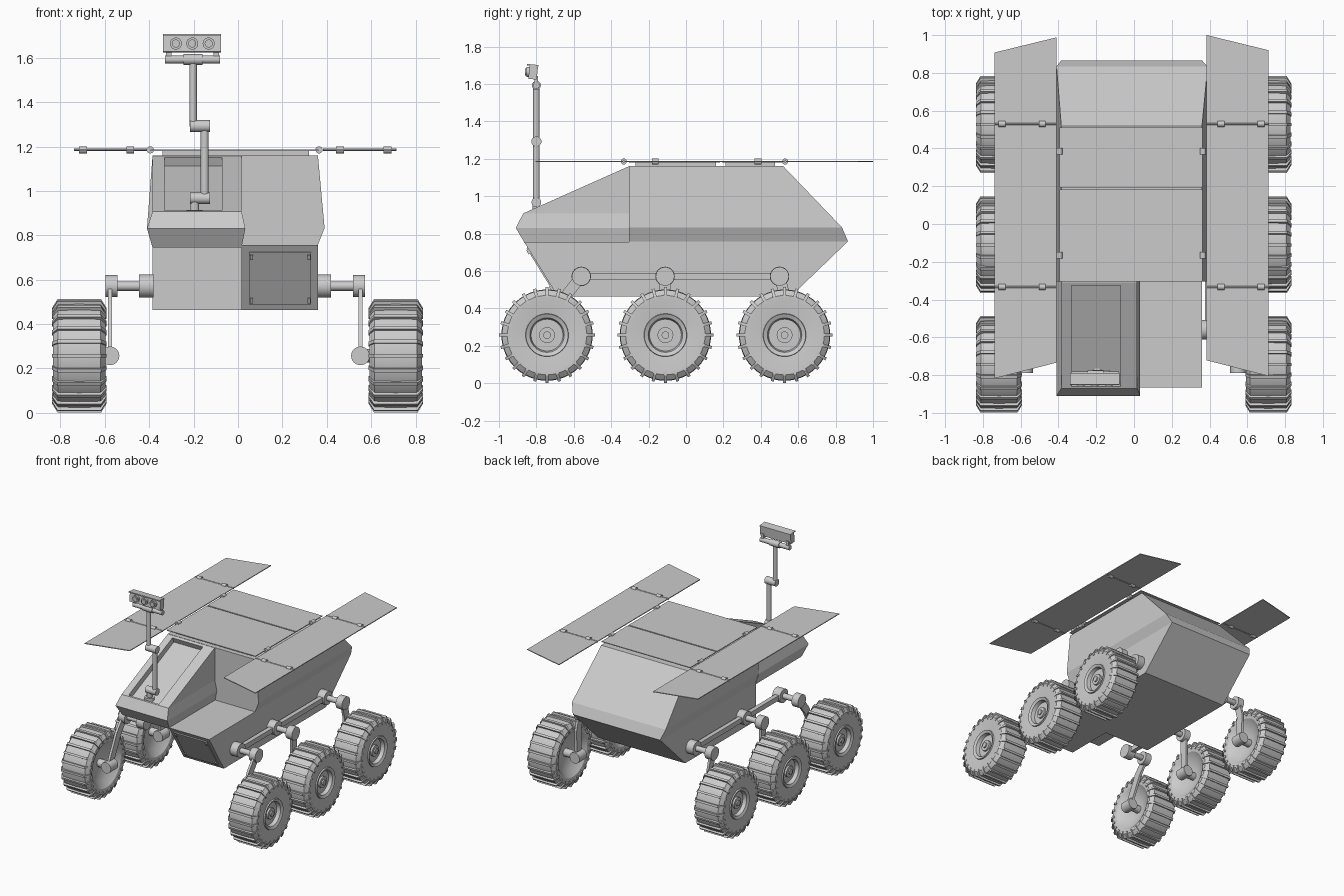
import bpy, bmesh, math
from mathutils import Matrix, Vector

if "Cube" in bpy.data.objects:
    bpy.data.objects.remove(bpy.data.objects["Cube"])

grey = bpy.data.materials.new("light_grey")
grey.diffuse_color = (0.6, 0.6, 0.6, 1)
grey.use_nodes = True
grey.node_tree.nodes["Principled BSDF"].inputs["Base Color"].default_value = grey.diffuse_color
CX = -0.0125                      # chassis centre line
TURN = {'X': Matrix.Rotation(math.pi / 2, 4, 'Y'),
        'Y': Matrix.Rotation(math.pi / 2, 4, 'X'),
        'Z': Matrix.Identity(4)}


def finish(name, bm, smooth=False):
    bmesh.ops.recalc_face_normals(bm, faces=bm.faces)
    me = bpy.data.meshes.new(name)
    bm.to_mesh(me)
    bm.free()
    me.materials.append(grey)
    if smooth:
        for p in me.polygons:
            p.use_smooth = True
        me.set_sharp_from_angle(angle=math.radians(30))
    ob = bpy.data.objects.new(name, me)
    bpy.context.collection.objects.link(ob)
    return ob


def add_loft(bm, sections, mat=Matrix.Identity(4)):
    rings = [[bm.verts.new(mat @ Vector(p)) for p in s] for s in sections]
    n = len(rings[0])
    for a, b in zip(rings, rings[1:]):
        for i in range(n):
            bm.faces.new((a[i], a[(i + 1) % n], b[(i + 1) % n], b[i]))
    bm.faces.new(rings[0])
    bm.faces.new(rings[-1])


def layers(name, rows):
    """Stack of rectangles: (z, x0, x1, y0, y1)."""
    bm = bmesh.new()
    add_loft(bm, [[(x0, y0, z), (x1, y0, z), (x1, y1, z), (x0, y1, z)]
                  for z, x0, x1, y0, y1 in rows])
    return finish(name, bm)


def cyl(name, c, r, length, axis, segs=24):
    bm = bmesh.new()
    bmesh.ops.create_cone(bm, cap_ends=True, segments=segs, radius1=r, radius2=r,
                          depth=length, matrix=Matrix.Translation(c) @ TURN[axis])
    return finish(name, bm, True)


def box(name, c, size, tilt=0):
    bm = bmesh.new()
    m = Matrix.Translation(c) @ Matrix.Rotation(tilt, 4, 'X') @ Matrix.Diagonal((*size, 1))
    bmesh.ops.create_cube(bm, size=1, matrix=m)
    return finish(name, bm)


def bar(name, x, p, q, width, thick):
    """Flat bar between two (y, z) points."""
    dy, dz = q[0] - p[0], q[1] - p[1]
    box(name, (x, (p[0] + q[0]) / 2, (p[1] + q[1]) / 2),
        (thick, math.hypot(dy, dz), width), math.atan2(dz, dy))


# Hull, front equipment box and raised cab
layers("hull", [(0.463, -0.385, 0.36, -0.305, 0.56), (0.758, -0.385, 0.36, -0.305, 0.866),
                (0.833, -0.41, 0.39, -0.305, 0.834), (1.16, -0.385, 0.36, -0.305, 0.52)])
layers("front_box", [(0.463, 0.016, 0.36, -0.685, -0.30), (0.756, 0.016, 0.36, -0.866, -0.30)])
cab = layers("cab", [(0.745, -0.385, 0.016, -0.86, -0.30), (0.83, -0.41, 0.033, -0.91, -0.30),
                     (0.908, -0.385, 0.016, -0.87, -0.30), (1.158, -0.385, 0.016, -0.309, -0.30)])

# Recess in the sloping cab top
slope = math.atan2(0.25, 0.561)
cutter = box("recess_cutter", (-0.202, -0.593, 1.031), (0.26, 0.585, 0.084), slope)
cutter.hide_render = True
cutter.hide_viewport = True
cut = cab.modifiers.new("recess", 'BOOLEAN')
cut.operation = 'DIFFERENCE'
cut.solver = 'EXACT'
cut.object = cutter

# Hatch on the sloping front of the equipment box
tilt = math.atan2(0.293, -0.181)
box("hatch", (0.19, -0.776, 0.608), (0.28, 0.275, 0.012), tilt)
for x in (0.06, 0.32):
    for t in (-0.115, 0.115):
        box("hatch_clip", (x, -0.777 + t * math.cos(tilt), 0.608 + t * math.sin(tilt)),
            (0.014, 0.025, 0.024), tilt)

# Top deck plates on supporting slabs
for y0, y1, s0, s1 in ((-0.305, 0.183, -0.27, 0.16), (0.193, 0.512, 0.21, 0.475)):
    layers("deck_slab", [(z, -0.34, 0.32, s0, s1) for z in (1.15, 1.183)])
    layers("deck_plate", [(z, -0.395, 0.362, y0, y1) for z in (1.181, 1.187)])

# Folding side panels with hinge rods and knuckles
for side, xi, xo, dy in ((-1, -0.41, -0.738, -0.012), (1, 0.385, 0.712, 0)):
    outline = [(xi, -0.722 + dy), (xo, -0.805 + dy), (xo, 0.92 + dy), (xi, 1.0 + dy)]
    bm = bmesh.new()
    add_loft(bm, [[(x, y, z) for x, y in outline] for z in (1.182, 1.188)])
    finish("side_panel", bm)
    for y in (-0.333, 0.53):
        cyl("panel_hinge_rod", ((xi + xo) / 2, y, 1.185), 0.006, 0.33, 'X', 10)
        for k in (0.23, 0.88):
            cyl("panel_knuckle", (xi + (xo - xi) * k, y, 1.185), 0.016, 0.036, 'X', 16)
    for y in (-0.165, 0.385):
        cyl("deck_knuckle", (-0.395 if side < 0 else 0.365, y, 1.185), 0.016, 0.036, 'Y', 16)

# Jointed camera mast
MY = -0.80
cyl("mast_foot", (-0.195, MY, 0.90), 0.036, 0.03, 'Z')
cyl("mast_base", (-0.195, MY, 0.935), 0.02, 0.07, 'Z')
cyl("mast_lower_joint", (-0.172, MY, 0.967), 0.026, 0.09, 'X')
cyl("mast_lower_pole", (-0.15, MY, 1.13), 0.018, 0.32, 'Z')
cyl("mast_middle_joint", (-0.172, MY, 1.292), 0.027, 0.09, 'X')
cyl("mast_upper_pole", (-0.202, MY, 1.44), 0.017, 0.30, 'Z')
cyl("head_crossbar", (-0.205, MY, 1.592), 0.018, 0.25, 'X')
cyl("head_pivot", (-0.203, MY, 1.592), 0.024, 0.085, 'X')
for x in (-0.312, -0.098):
    box("head_bracket", (x, MY, 1.617), (0.024, 0.02, 0.05))
box("camera_head", (-0.207, -0.817, 1.661), (0.262, 0.045, 0.072), -0.1)
box("camera_hood", (-0.207, -0.82, 1.70), (0.262, 0.062, 0.008), -0.1)
for x in (-0.28, -0.206, -0.132):
    cyl("camera_lens", (x, -0.842, 1.664), 0.027, 0.02, 'Y')
    cyl("lens_rim", (x, -0.85, 1.664), 0.018, 0.02, 'Y')

# Wheel cross-section: (radius, distance from wheel centre towards the outside)
PROFILE = [(0, .105), (.02, .105), (.02, .095), (.042, .095), (.042, .08), (.085, .08),
           (.092, .108), (.113, .118), (.115, .108), (.2, .118), (.212, .118), (.241, .096),
           (.244, 0), (.241, -.096), (.212, -.118), (.175, -.112), (.13, -.075),
           (.05, -.05), (0, -.05)]
RIB = [(.195, .122), (.217, .122), (.256, .098), (.256, -.098), (.217, -.122), (.195, -.122)]


def wheel(side, x, y):
    pos = Matrix.Translation((x, y, 0.257))
    bm = bmesh.new()
    vs = [bm.verts.new((a * side, 0, r)) for r, a in PROFILE]
    es = [bm.edges.new(p) for p in zip(vs, vs[1:])]
    bmesh.ops.spin(bm, geom=vs + es, cent=(0, 0, 0), axis=(1, 0, 0),
                   angle=math.tau, steps=48, use_duplicate=False)
    bmesh.ops.remove_doubles(bm, verts=bm.verts, dist=0.0005)
    bmesh.ops.transform(bm, matrix=pos, verts=bm.verts)
    finish("wheel", bm, True)
    # Grip ribs wrapped over the tread
    bm = bmesh.new()
    for i in range(24):
        turn = Matrix.Rotation(math.tau * i / 24, 4, 'X')
        add_loft(bm, [[(a, w, r) for r, a in RIB] for w in (-.008, .008)], pos @ turn)
    finish("wheel_ribs", bm)


# Suspension and wheels: joint y, wheel y, knee point
LEGS = [(-0.56, -0.743, (-0.64, 0.47)), (-0.112, -0.110, (-0.112, 0.45)), (0.50, 0.527, (0.53, 0.46))]
JZ = 0.571
for side in (-1, 1):
    for jy, wy, knee in LEGS:
        cyl("body_collar", (CX + side * 0.40, jy, JZ), 0.052, 0.065, 'X')
        cyl("joint_shaft", (CX + side * 0.48, jy, JZ), 0.021, 0.14, 'X')
        cyl("outer_joint", (CX + side * 0.558, jy, JZ), 0.05, 0.054, 'X')
        lx = CX + side * 0.564
        bar("leg_upper", lx, (jy, JZ), knee, 0.058, 0.018)
        bar("leg_lower", lx, knee, (wy, 0.257), 0.058, 0.018)
        cyl("leg_knee", (lx, *knee), 0.029, 0.018, 'X')
        cyl("hub_motor", (lx, wy, 0.257), 0.042, 0.09, 'Y')
        cyl("axle", (side * 0.625, wy, 0.257), 0.03, 0.12, 'X')
        wheel(side, side * 0.713 - 0.002, wy)
    bar("linkage_rod", CX + side * 0.405, (-0.56, JZ), (0.50, JZ), 0.038, 0.034)
